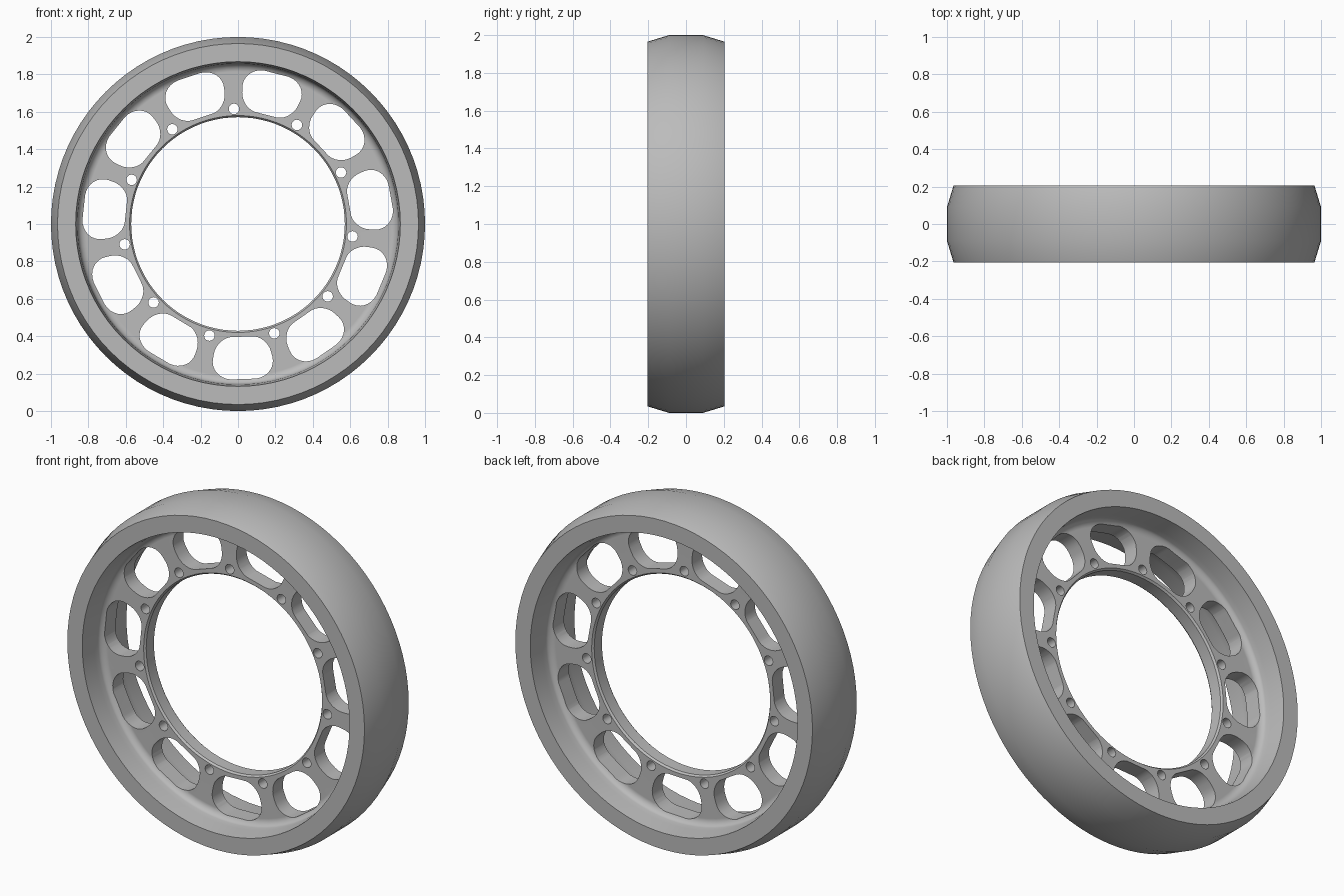
import bpy, bmesh, math
from math import cos, sin, pi, radians
from mathutils import Matrix, Vector

cube = bpy.data.objects.get("Cube")
if cube:
    bpy.data.objects.remove(cube, do_unlink=True)

COUNT = 11                    # windows and bolt holes around the web
STEP = 2 * pi / COUNT
BOLT_START = radians(92)
SEGMENTS = 88

grey = bpy.data.materials.new("plain grey")
grey.use_nodes = True
colour = (0.5, 0.5, 0.5, 1)
grey.diffuse_color = colour
grey.node_tree.nodes["Principled BSDF"].inputs["Base Color"].default_value = colour


def make_object(name, bm):
    bmesh.ops.recalc_face_normals(bm, faces=bm.faces)
    mesh = bpy.data.meshes.new(name)
    bm.to_mesh(mesh)
    bm.free()
    mesh.materials.append(grey)
    obj = bpy.data.objects.new(name, mesh)
    bpy.context.collection.objects.link(obj)
    return obj


def add_prism(bm, outline, depth):
    """Closed prism through the web from an outline of (x, z) points."""
    face = bm.faces.new([bm.verts.new((x, -depth, z)) for x, z in outline])
    out = bmesh.ops.extrude_face_region(bm, geom=[face])
    verts = [v for v in out["geom"] if isinstance(v, bmesh.types.BMVert)]
    bmesh.ops.translate(bm, verts=verts, vec=(0, 2 * depth, 0))


def window_outline(angle, r_in=0.605, r_out=0.832, half=0.157, corner=0.1):
    """Rounded box bent along the wheel's circle."""
    mid, tall = (r_in + r_out) / 2, (r_out - r_in) / 2
    points = []
    for q, (sx, sy) in enumerate([(1, 1), (-1, 1), (-1, -1), (1, -1)]):
        for i in range(9):
            t = (q + i / 8) * pi / 2
            along = sx * (half - corner) + corner * cos(t)
            radius = mid + sy * (tall - corner) + corner * sin(t)
            a = angle + along / mid
            points.append((radius * cos(a), radius * sin(a)))
    return points


# Half cross-section (radius, y), mirrored to the other side
half_profile = [(1.0, -0.09), (0.965, -0.205), (0.868, -0.205), (0.858, -0.11)]
for i in range(1, 6):
    t = i / 5 * pi / 2
    half_profile.append((0.815 + 0.043 * cos(t), -0.09 - 0.0 + 0.043 * sin(t)))
half_profile += [(0.58, -0.047), (0.571, -0.036)]
profile = half_profile + [(r, -y) for r, y in reversed(half_profile)]

# Wheel ring: rim and web in one revolved body
bm = bmesh.new()
loops = []
for s in range(SEGMENTS):
    a = 2 * pi * s / SEGMENTS
    loops.append([bm.verts.new((r * cos(a), y, r * sin(a))) for r, y in profile])
for s in range(SEGMENTS):
    here, there = loops[s], loops[(s + 1) % SEGMENTS]
    for i in range(len(profile)):
        j = (i + 1) % len(profile)
        bm.faces.new((here[i], here[j], there[j], there[i]))
wheel = make_object("wheel_ring", bm)

# Cutter: rounded windows between bolt holes
bm = bmesh.new()
for k in range(COUNT):
    a = BOLT_START + k * STEP
    add_prism(bm, window_outline(a + STEP / 2), 0.15)
    cx, cz = 0.616 * cos(a), 0.616 * sin(a)
    add_prism(bm, [(cx + 0.028 * cos(i * pi / 10), cz + 0.028 * sin(i * pi / 10))
                   for i in range(20)], 0.15)
cutter = make_object("window_cutter", bm)
cutter.hide_render = True

cut = wheel.modifiers.new("windows", "BOOLEAN")
cut.operation = "DIFFERENCE"
cut.solver = "EXACT"
cut.object = cutter
bpy.context.view_layer.objects.active = wheel
wheel.select_set(True)
cutter.select_set(False)
bpy.ops.object.modifier_apply(modifier=cut.name)
bpy.data.objects.remove(cutter, do_unlink=True)

# Stand on the ground, smooth the round surfaces
wheel.data.transform(Matrix.Translation(Vector((0, 0, 1))))
bpy.ops.object.shade_smooth_by_angle(angle=radians(30))
weighted = wheel.modifiers.new("even_shading", "WEIGHTED_NORMAL")
weighted.keep_sharp = True
